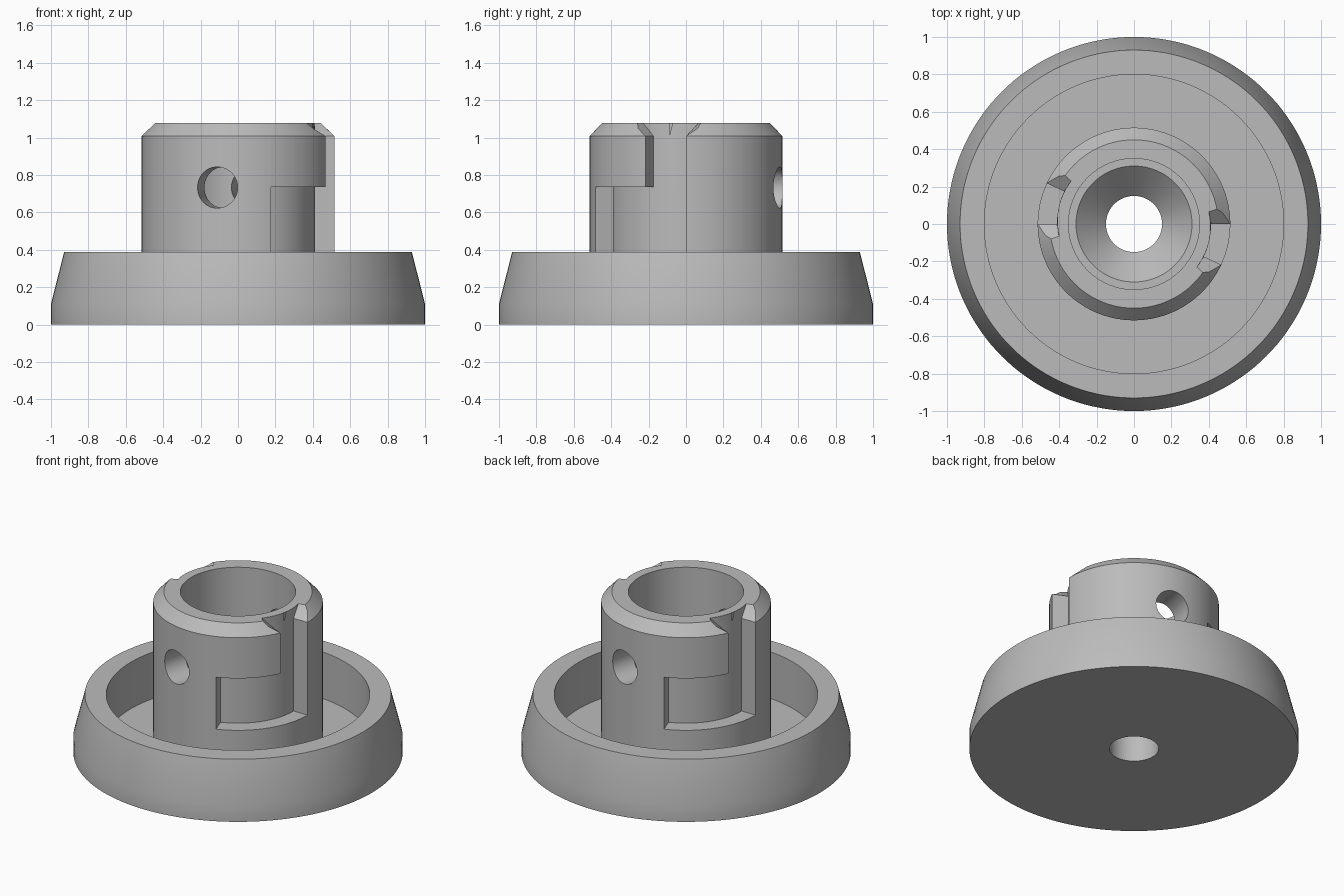
import bpy, bmesh, math
from mathutils import Matrix

if "Cube" in bpy.data.objects:
    bpy.data.objects.remove(bpy.data.objects["Cube"])

gray = bpy.data.materials.new("neutral gray")
gray.diffuse_color = (0.5, 0.5, 0.5, 1)
gray.use_nodes = True
gray.node_tree.nodes["Principled BSDF"].inputs["Base Color"].default_value = gray.diffuse_color


def make_object(name, bm):
    bmesh.ops.recalc_face_normals(bm, faces=bm.faces)
    mesh = bpy.data.meshes.new(name)
    bm.to_mesh(mesh)
    bm.free()
    obj = bpy.data.objects.new(name, mesh)
    bpy.context.collection.objects.link(obj)
    mesh.materials.append(gray)
    return obj


def polar(r, a, z):
    return (r * math.cos(a), r * math.sin(a), z)


def lathe(name, profile, segments=144):
    """Revolve a closed (radius, z) profile around z."""
    bm = bmesh.new()
    rings = [[bm.verts.new(polar(r, 2 * math.pi * i / segments, z)) for r, z in profile]
             for i in range(segments)]
    n = len(profile)
    for i in range(segments):
        a, b = rings[i], rings[(i + 1) % segments]
        for j in range(n):
            k = (j + 1) % n
            bm.faces.new((a[j], b[j], b[k], a[k]))
    return make_object(name, bm)


def sector(name, levels, r_in, r_out, steps, turn):
    """Curved block; each level is (z, start angle, end angle) in degrees."""
    bm = bmesh.new()
    grid = []
    for z, a0, a1 in levels:
        angles = [math.radians(a0 + (a1 - a0) * i / steps + turn) for i in range(steps + 1)]
        grid.append([[bm.verts.new(polar(r, a, z)) for a in angles] for r in (r_in, r_out)])
    for low, high in zip(grid, grid[1:]):
        for s in (0, 1):
            for i in range(steps):
                bm.faces.new((low[s][i], low[s][i + 1], high[s][i + 1], high[s][i]))
        for i in (0, steps):
            bm.faces.new((low[0][i], low[1][i], high[1][i], high[0][i]))
    for level in (grid[0], grid[-1]):
        for i in range(steps):
            bm.faces.new((level[0][i], level[0][i + 1], level[1][i + 1], level[1][i]))
    return make_object(name, bm)


# Flared cup with a central hub, stepped bore and countersunk hole
body = lathe("cup_with_hub", [
    (0.15, 0), (1.0, 0), (1.0, 0.11), (0.93, 0.387), (0.80, 0.387), (0.80, 0.075),
    (0.515, 0.075), (0.515, 1.008), (0.45, 1.077), (0.35, 1.077), (0.35, 0.387),
    (0.31, 0.387), (0.15, 0.227)])

# Two opposite bayonet slots: a flared vertical entry and a wide pocket
cutters = []
for turn in (0, 180):
    cutters.append(sector("slot_pocket_cutter", [(0.387, -70, -10), (0.735, -70, -10)],
                          0.412, 0.65, 24, turn))
    cutters.append(sector("slot_entry_cutter",
                          [(0.387, -25, 0), (1.008, -25, 0), (1.146, -43.6, 18.6)],
                          0.412, 0.65, 10, turn))

# Cross hole through the hub
bm = bmesh.new()
place = (Matrix.Translation((0, 0, 0.733)) @ Matrix.Rotation(math.radians(-102.5), 4, 'Z')
         @ Matrix.Rotation(math.pi / 2, 4, 'Y'))
bmesh.ops.create_cone(bm, cap_ends=True, segments=48, radius1=0.11, radius2=0.11,
                      depth=1.3, matrix=place)
cutters.append(make_object("cross_hole_cutter", bm))

# Apply the cuts, then discard the cutters
bpy.context.view_layer.objects.active = body
body.select_set(True)
for cutter in cutters:
    mod = body.modifiers.new("cut", 'BOOLEAN')
    mod.operation = 'DIFFERENCE'
    mod.solver = 'EXACT'
    mod.object = cutter
    bpy.ops.object.modifier_apply(modifier=mod.name)
    bpy.data.objects.remove(cutter)
bpy.ops.object.shade_smooth_by_angle(angle=math.radians(30))
